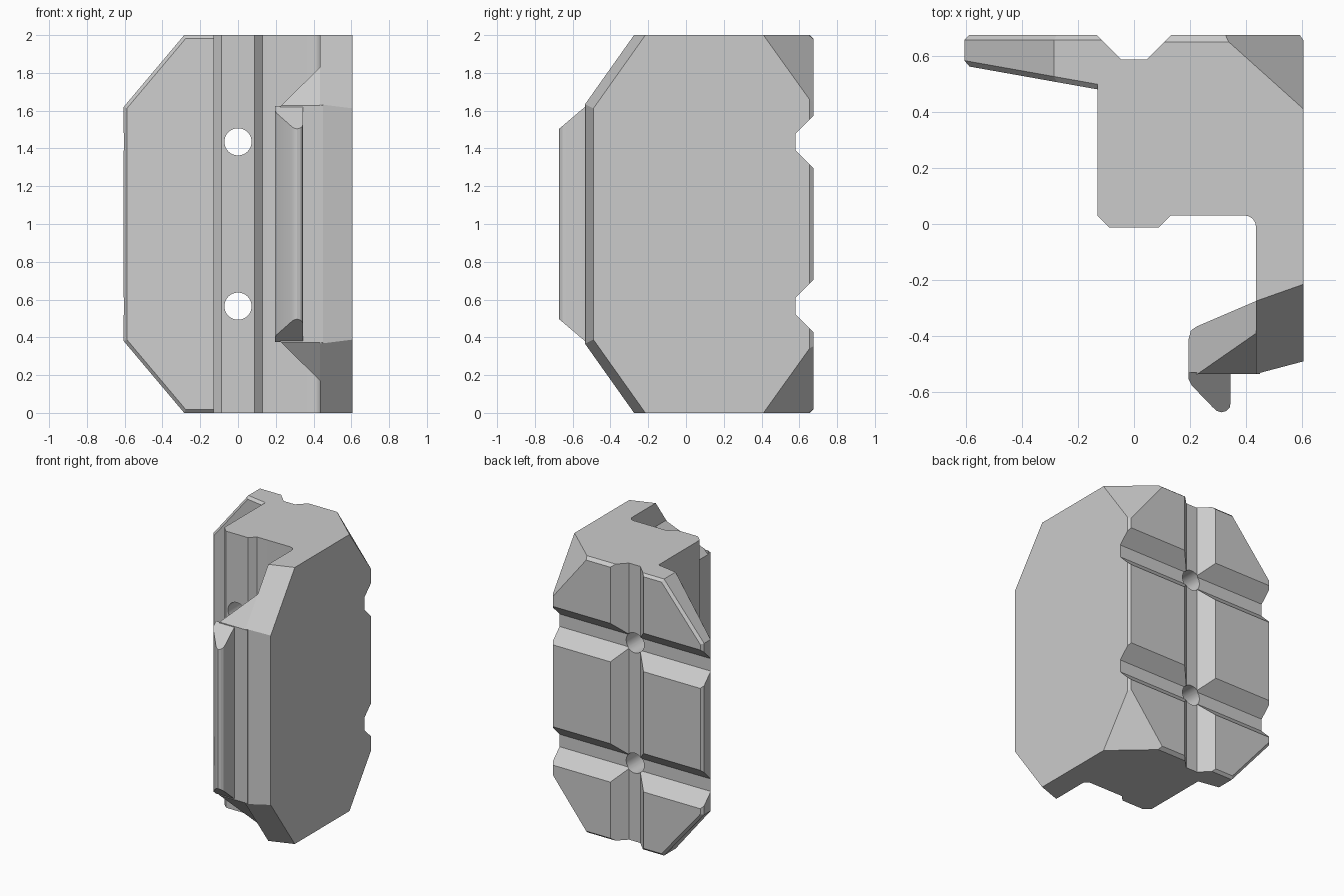
import bpy, bmesh, math
from mathutils import Vector

old = bpy.data.objects.get("Cube")
if old:
    bpy.data.objects.remove(old, do_unlink=True)

grey = bpy.data.materials.new("plain_grey")
grey.use_nodes = True
colour = (0.6, 0.6, 0.6, 1)
grey.diffuse_color = colour
grey.node_tree.nodes["Principled BSDF"].inputs["Base Color"].default_value = colour

HEIGHT = 2.0
BACK = 0.675
RIGHT = 0.605


def prism(name, points, vector):
    """Extrude a closed 3D outline along a vector."""
    bm = bmesh.new()
    face = bm.faces.new([bm.verts.new(p) for p in points])
    grown = bmesh.ops.extrude_face_region(bm, geom=[face])
    verts = [g for g in grown["geom"] if isinstance(g, bmesh.types.BMVert)]
    bmesh.ops.translate(bm, verts=verts, vec=vector)
    bmesh.ops.recalc_face_normals(bm, faces=bm.faces)
    mesh = bpy.data.meshes.new(name)
    bm.to_mesh(mesh)
    bm.free()
    mesh.materials.append(grey)
    obj = bpy.data.objects.new(name, mesh)
    bpy.context.collection.objects.link(obj)
    return obj


def upright(name, outline):
    return prism(name, [(x, y, 0) for x, y in outline], (0, 0, HEIGHT))


def slice_off(obj, point, normal):
    """Remove everything on the normal side of a plane and close the cut."""
    bm = bmesh.new()
    bm.from_mesh(obj.data)
    cut = bmesh.ops.bisect_plane(bm, geom=bm.verts[:] + bm.edges[:] + bm.faces[:],
                                 plane_co=point, plane_no=normal, clear_outer=True)
    edges = [g for g in cut["geom_cut"] if isinstance(g, bmesh.types.BMEdge)]
    bmesh.ops.edgeloop_fill(bm, edges=[e for e in edges if e.is_boundary])
    bmesh.ops.recalc_face_normals(bm, faces=bm.faces)
    bm.to_mesh(obj.data)
    bm.free()


def slice_ends(obj, point, normal):
    """Same slice at the top and mirrored at the bottom."""
    (x, y, z), (a, b, c) = point, normal
    slice_off(obj, point, normal)
    slice_off(obj, (x, y, HEIGHT - z), (a, b, -c))


def combine(target, other, operation):
    mod = target.modifiers.new(operation, 'BOOLEAN')
    mod.operation = operation
    mod.solver = 'EXACT'
    mod.object = other
    bpy.context.view_layer.objects.active = target
    bpy.ops.object.modifier_apply(modifier=mod.name)
    bpy.data.objects.remove(other, do_unlink=True)


# Central block and side arm
fillet = [(0.395 + 0.04 * math.sin(t), -0.01 + 0.04 * math.cos(t))
          for t in [math.pi / 2 * i / 6 for i in range(6, -1, -1)]]
body = upright("bracket_body", [
    (-0.13, BACK), (RIGHT, BACK), (RIGHT, -0.49), (0.435, -0.535), *fillet,
    (0.13, 0.03), (0.088, -0.012), (-0.088, -0.012), (-0.13, 0.03)])
slice_off(body, (RIGHT, BACK - 0.02, 0), (1, 0.7, 0))
slice_ends(body, (0, BACK, HEIGHT - 0.02), (0, 0.8, 1))
ARM_SLOPE = ((RIGHT, -0.215, HEIGHT), (0.498, -1.41, 1))
slice_ends(body, *ARM_SLOPE)
# Back corner facets
a, b, c = (Vector(p) for p in ((0.31, BACK, HEIGHT), (RIGHT, 0.41, HEIGHT), (RIGHT, BACK, 1.63)))
n = (b - a).cross(c - a)
slice_ends(body, a, n if n.x > 0 else -n)

# Thin side wing with clipped corners and chamfered rim
wing = upright("wing", [(-0.605, BACK), (-0.1, BACK), (-0.1, 0.475), (-0.605, 0.565)])
slice_ends(wing, (-0.605, 0, 1.62), (-0.38, 0, 0.32))
bm = bmesh.new()
bm.from_mesh(wing.data)
rim = []
for e in bm.edges:
    flat = [abs(f.normal.y) > 0.9 for f in e.link_faces]
    if any(flat) and not all(flat) and all(f.normal.x < 0.9 for f in e.link_faces):
        rim.append(e)
bmesh.ops.bevel(bm, geom=rim, offset=0.018, segments=1, affect='EDGES')
bm.to_mesh(wing.data)
bm.free()
combine(body, wing, 'UNION')

# Hook at the end of the arm
hook = upright("hook", [(0.45, -0.268), (0.435, -0.275), (0.225, -0.365), (0.203, -0.38),
                        (0.195, -0.41), (0.195, -0.535), (0.45, -0.535)])
HOOK_SIDE = ((0.2, 0, 1.6), (-0.98, 0, 1))
slice_ends(hook, *HOOK_SIDE)
slice_ends(hook, (0, -0.27, HEIGHT), (0, -1.41, 1))
slice_ends(hook, *ARM_SLOPE)
combine(body, hook, 'UNION')

# Rounded lip of the hook
lip = upright("hook_lip", [
    (0.195, -0.53), (0.195, -0.555), (0.205, -0.575), (0.28, -0.653), (0.294, -0.666),
    (0.312, -0.672), (0.33, -0.667), (0.342, -0.654), (0.345, -0.635), (0.345, -0.53)])
slice_ends(lip, (0, -0.535, 1.62), (0, -0.85, 1))
combine(body, lip, 'UNION')


# Grooves across the back, as flared cutters
def groove(floor):
    reach = 0.2
    return [(-0.045, floor), (0.045, floor),
            (0.045 + reach, floor + reach), (-0.045 - reach, floor + reach)]


combine(body, prism("upright_groove", [(u, y, -0.1) for u, y in groove(0.587)],
                    (0, 0, HEIGHT + 0.2)), 'DIFFERENCE')
for z in (0.565, 1.435):
    combine(body, prism("cross_groove", [(-1, y, z + u) for u, y in groove(0.581)],
                        (2, 0, 0)), 'DIFFERENCE')
    # Screw hole through the block
    ring = [2 * math.pi * i / 40 for i in range(40)]
    combine(body, prism("screw_hole", [(0.072 * math.cos(t), -0.5, z + 0.072 * math.sin(t))
                                       for t in ring], (0, 2, 0)), 'DIFFERENCE')

bpy.ops.object.select_all(action='DESELECT')
body.select_set(True)
bpy.context.view_layer.objects.active = body
bpy.ops.object.shade_smooth_by_angle(angle=math.radians(25))
